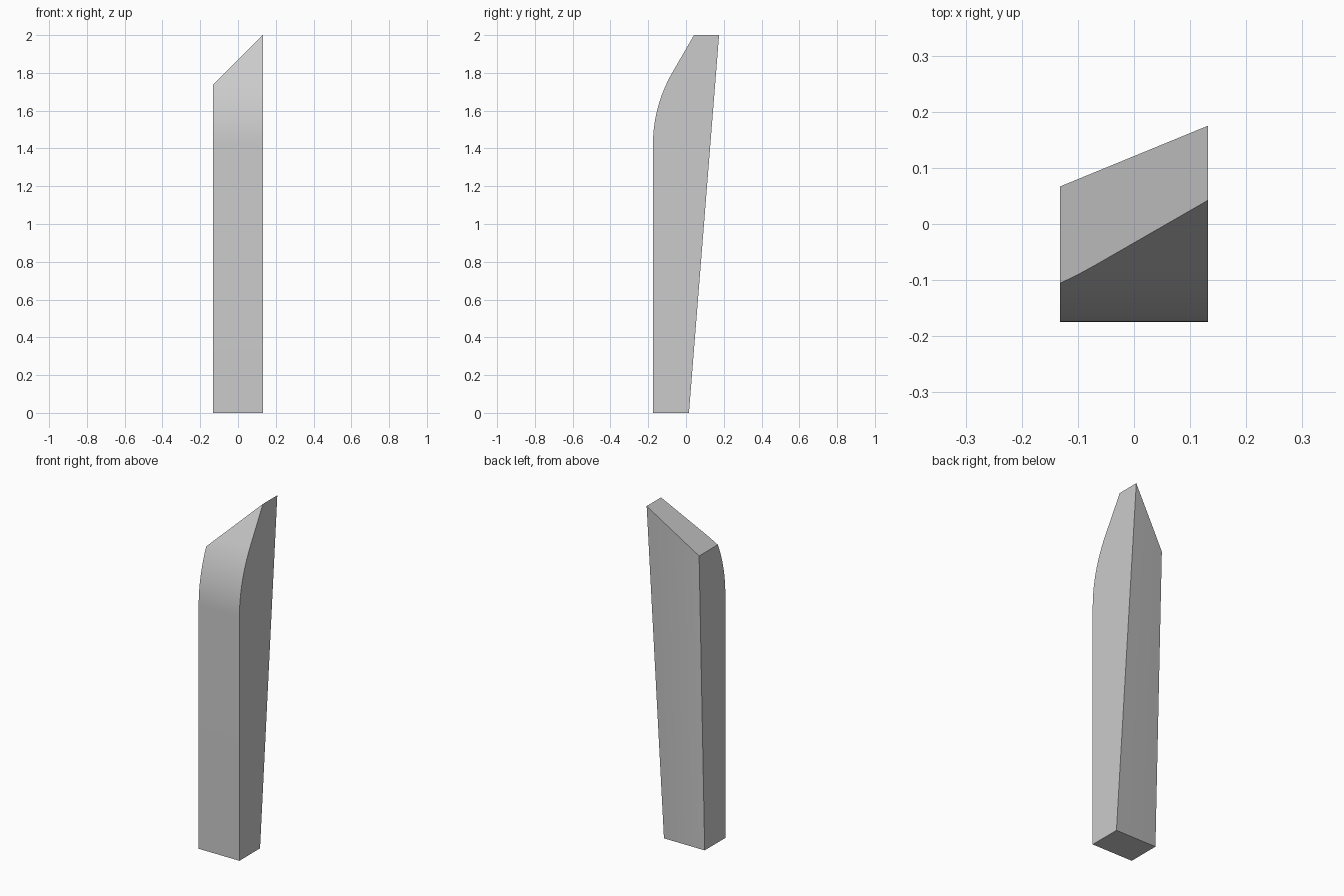
import bpy, bmesh, math
from mathutils import Vector

cube = bpy.data.objects.get("Cube")
if cube:
    bpy.data.objects.remove(cube)

HALF_X, FRONT, BACK = 0.1315, -0.175, 0.0155
LOW, HIGH = 1.738, 2.0          # roof height at the two sides
SECTIONS, ARC_STEPS = 12, 16
RADIUS, ARC_START, LEAN = 0.761, 1.42, math.radians(30)


def front_profile():
    """Upright front that bends back through an arc into a straight slope."""
    pts = [(FRONT, 0.0)]
    for i in range(ARC_STEPS + 1):
        a = LEAN * i / ARC_STEPS
        pts.append((FRONT + RADIUS * (1 - math.cos(a)),
                    ARC_START + RADIUS * math.sin(a)))
    y, z = pts[-1]
    top = HIGH + 0.05
    pts.append((y + (top - z) * math.tan(LEAN), top))
    return pts


# Cross-sections from side to side; the back leans out more toward +x
bm = bmesh.new()
rings = []
for i in range(SECTIONS + 1):
    t = i / SECTIONS
    x = -HALF_X + 2 * HALF_X * t
    roof = LOW + (HIGH - LOW) * t
    slope = (0.067 + 0.108 * t - BACK) / roof
    profile = front_profile()
    top = profile[-1][1]
    profile += [(BACK + slope * top, top), (BACK, 0.0)]
    rings.append([bm.verts.new((x, y, z)) for y, z in profile])

for a, b in zip(rings, rings[1:]):
    for j in range(len(a)):
        k = (j + 1) % len(a)
        bm.faces.new((a[j], a[k], b[k], b[j]))
bm.faces.new(rings[0])
bm.faces.new(rings[-1])

# Slanted roof cut
cut = bmesh.ops.bisect_plane(
    bm, geom=bm.verts[:] + bm.edges[:] + bm.faces[:],
    plane_co=Vector((HALF_X, 0, HIGH)),
    plane_no=Vector((LOW - HIGH, 0, 2 * HALF_X)).normalized(), clear_outer=True)
rim = [e for e in cut["geom_cut"] if isinstance(e, bmesh.types.BMEdge)]
bmesh.ops.contextual_create(bm, geom=rim)
bmesh.ops.recalc_face_normals(bm, faces=bm.faces[:])

mesh = bpy.data.meshes.new("tower")
bm.to_mesh(mesh)
bm.free()
tower = bpy.data.objects.new("tower", mesh)
bpy.context.collection.objects.link(tower)

# Single grey cladding
grey = bpy.data.materials.new("light_grey")
grey.use_nodes = True
colour = (0.6, 0.6, 0.6, 1)
grey.diffuse_color = colour
grey.node_tree.nodes["Principled BSDF"].inputs["Base Color"].default_value = colour
mesh.materials.append(grey)

bpy.context.view_layer.objects.active = tower
tower.select_set(True)
bpy.ops.object.shade_smooth_by_angle(angle=math.radians(25))
